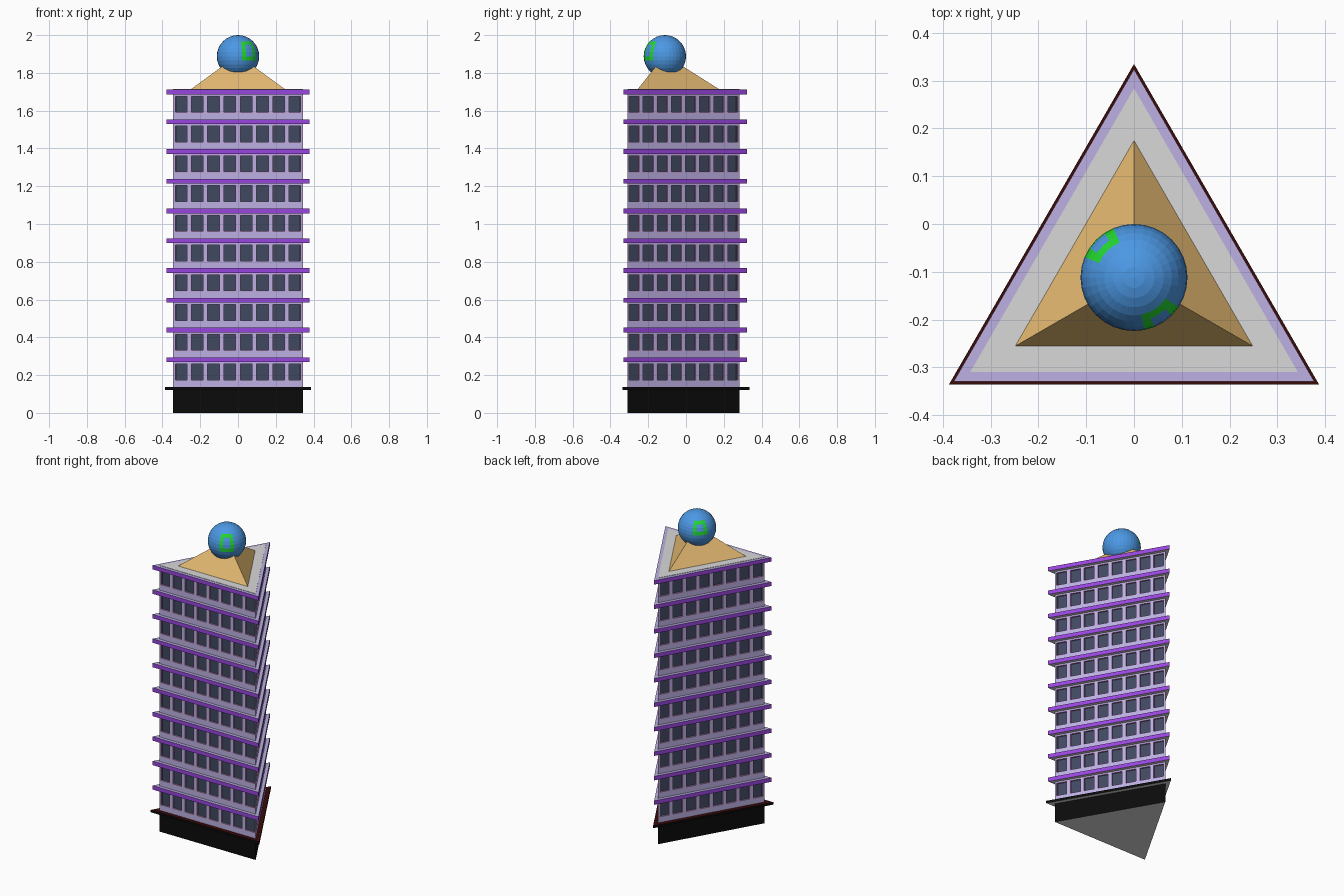
import bpy, bmesh, math
from mathutils import Vector

if "Cube" in bpy.data.objects:
    bpy.data.objects.remove(bpy.data.objects["Cube"])

CY = -0.112            # centre of the triangular plan
R_BODY = 0.396         # corner radius of the tower walls
BASE_TOP, STEP, SLAB = 0.137, 0.1575, 0.026
FLOORS, WINDOWS = 10, 8


def material(name, hexa):
    def lin(c):
        return c / 12.92 if c <= 0.04045 else ((c + 0.055) / 1.055) ** 2.4
    m = bpy.data.materials.new(name)
    m.diffuse_color = [lin(int(hexa[i:i + 2], 16) / 255) for i in (0, 2, 4)] + [1]
    m.use_nodes = True
    m.node_tree.nodes["Principled BSDF"].inputs["Base Color"].default_value = m.diffuse_color
    return m


BLACK = material("black", "0b0b0b")
MAROON = material("dark maroon", "3a0a0a")
LAVENDER = material("lavender", "bcb0e2")
PINK = material("mauve frame", "bd90c6")
GLASS = material("slate glass", "414860")
PURPLE = material("purple", "9946df")
GRAY = material("light gray", "d8d8d8")
SAND = material("sand", "e2b770")
BLUE = material("blue", "4c98e4")
GREEN = material("green", "22d830")


def finish(name, bm, mats):
    me = bpy.data.meshes.new(name)
    bm.to_mesh(me)
    bm.free()
    for m in mats:
        me.materials.append(m)
    ob = bpy.data.objects.new(name, me)
    bpy.context.collection.objects.link(ob)
    return ob


def corners(r, z):
    return [Vector((r * math.cos(a), CY + r * math.sin(a), z))
            for a in (math.radians(d) for d in (-150, -30, 90))]


def prism(name, r, z0, z1, side, top, bottom):
    """Triangular prism with separate side, top and bottom colours."""
    bm = bmesh.new()
    lo = [bm.verts.new(p) for p in corners(r, z0)]
    hi = [bm.verts.new(p) for p in corners(r, z1)]
    for i in range(3):
        j = (i + 1) % 3
        bm.faces.new((lo[i], lo[j], hi[j], hi[i]))
    bm.faces.new(hi).material_index = 1
    bm.faces.new(lo[::-1]).material_index = 2
    return finish(name, bm, (side, top, bottom))


def walls(name, z0):
    """One storey: three walls with framed, recessed windows."""
    bm = bmesh.new()
    half = R_BODY * math.sin(math.radians(60))
    pitch, fw, rim = 0.0863, 0.035, 0.006
    xs = [-half]
    for i in range(WINDOWS):
        c = (i - (WINDOWS - 1) / 2) * pitch
        xs += [c - fw, c + fw]
    xs.append(half)
    zs = [z0, z0 + 0.034, z0 + 0.125, z0 + STEP - SLAB]
    panes = []
    for deg in (-90, 30, 150):
        a = math.radians(deg)
        n = Vector((math.cos(a), math.sin(a), 0))
        t = Vector((-n.y, n.x, 0))
        origin = Vector((0, CY, 0)) + n * R_BODY / 2
        grid = [[bm.verts.new(origin + t * x + Vector((0, 0, z))) for x in xs] for z in zs]
        for r in range(3):
            for c in range(len(xs) - 1):
                f = bm.faces.new((grid[r][c], grid[r][c + 1], grid[r + 1][c + 1], grid[r + 1][c]))
                if r == 1 and c % 2 == 1:
                    f.material_index = 1
                    panes.append(f)
    bm.normal_update()
    bmesh.ops.inset_individual(bm, faces=panes, thickness=rim)
    for f in bmesh.ops.extrude_discrete_faces(bm, faces=panes)["faces"]:
        f.normal_update()
        bmesh.ops.translate(bm, verts=f.verts, vec=f.normal * -0.009)
        f.material_index = 2
    return finish(name, bm, (LAVENDER, PINK, GLASS))


# Plinth and its projecting plate
prism("plinth", R_BODY, 0, 0.122, BLACK, BLACK, GRAY)
prism("plinth_plate", 0.447, 0.122, BASE_TOP, BLACK, MAROON, GRAY)

# Storeys, each capped with a purple ledge
for k in range(FLOORS):
    z = BASE_TOP + k * STEP
    walls(f"storey_{k + 1}", z)
    prism(f"ledge_{k + 1}", 0.436, z + STEP - SLAB, z + STEP, PURPLE, LAVENDER, GRAY)
roof = BASE_TOP + FLOORS * STEP
prism("roof_deck", R_BODY, roof - 0.002, roof + 0.002, GRAY, GRAY, GRAY)

# Roof pyramid
bm = bmesh.new()
ring = [bm.verts.new(p) for p in corners(0.29, roof)]
tip = bm.verts.new((0, CY, 1.895))
for i in range(3):
    bm.faces.new((ring[i], ring[(i + 1) % 3], tip))
bm.faces.new(ring[::-1])
finish("roof_pyramid", bm, [SAND])

# Globe with two green rectangular rings picked by longitude and latitude
bm = bmesh.new()
bmesh.ops.create_uvsphere(bm, u_segments=32, v_segments=16, radius=0.112)
CELL = 11.25
RINGS = [(-7, -4, -1, 3), (10, 13, 0, 3)]     # column and row ranges
for f in bm.faces:
    p = f.calc_center_median()
    col = math.floor(math.degrees(math.atan2(p.y, p.x)) / CELL)
    row = math.floor(math.degrees(math.asin(p.z / p.length)) / CELL)
    for c0, c1, r0, r1 in RINGS:
        if c0 <= col <= c1 and r0 <= row <= r1 and (col in (c0, c1) or row in (r0, r1)):
            f.material_index = 1
bmesh.ops.translate(bm, verts=bm.verts, vec=(0, CY, 1.888))
finish("globe", bm, (BLUE, GREEN))
